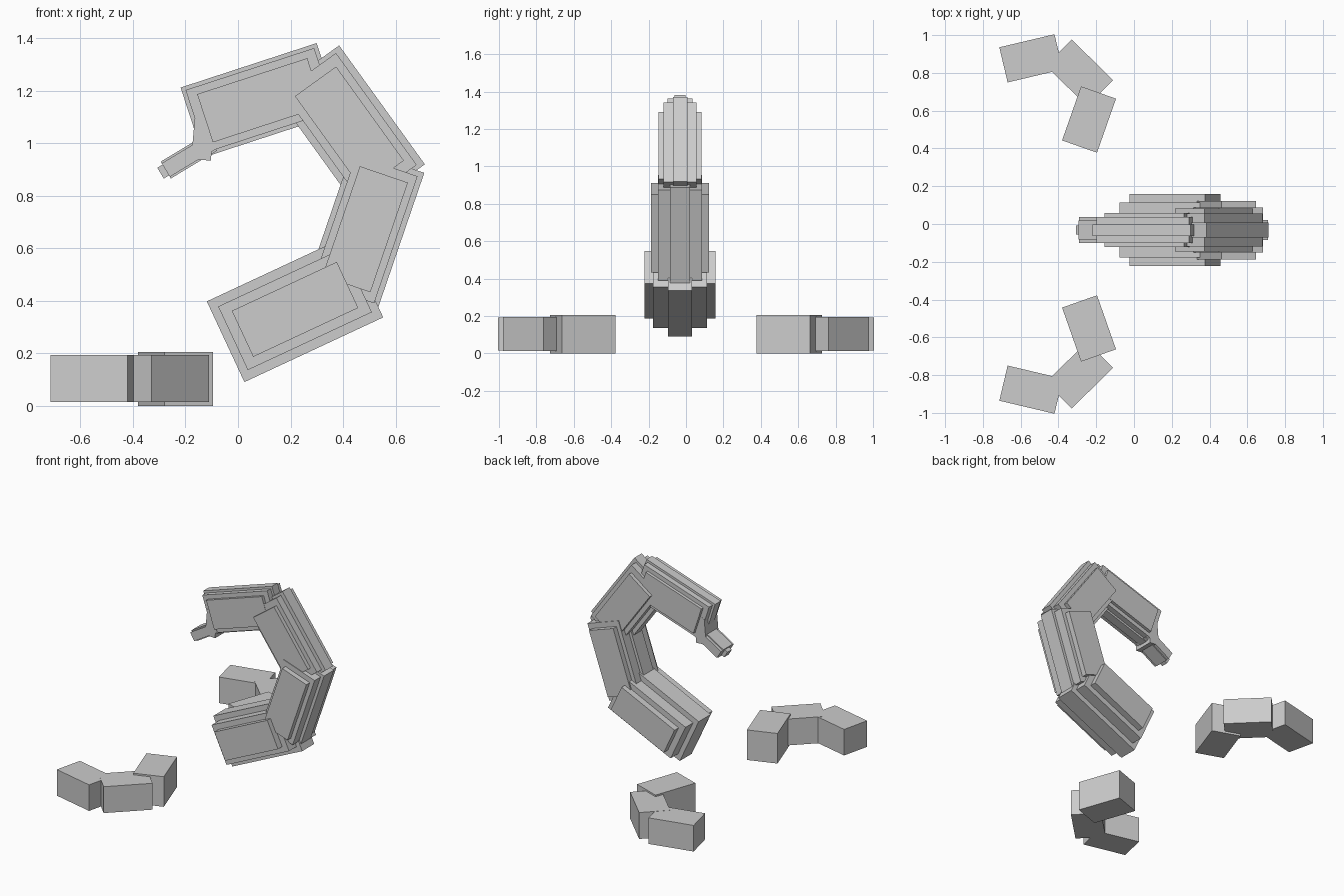
import bpy, bmesh, math
from mathutils import Matrix

if "Cube" in bpy.data.objects:
    bpy.data.objects.remove(bpy.data.objects["Cube"])

grey = bpy.data.materials.new("light grey")
grey.diffuse_color = (0.604, 0.604, 0.604, 1)
grey.use_nodes = True
grey.node_tree.nodes["Principled BSDF"].inputs["Base Color"].default_value = grey.diffuse_color
TAIL_Y = -0.032  # centre plane of the tail


def add_boxes(name, matrix, sizes):
    """One object made of boxes (sx, sy, sz[, x shift]) sharing a centre."""
    bm = bmesh.new()
    for sx, sy, sz, *shift in sizes:
        off = shift[0] if shift else 0
        bmesh.ops.create_cube(bm, size=1, matrix=Matrix.Translation((off, 0, 0))
                              @ Matrix.Diagonal((sx, sy, sz, 1)))
    me = bpy.data.meshes.new(name)
    bm.to_mesh(me)
    bm.free()
    me.materials.append(grey)
    ob = bpy.data.objects.new(name, me)
    ob.matrix_world = matrix
    bpy.context.collection.objects.link(ob)
    return ob


def tail_part(name, x, z, angle, sizes):
    # angle is counter-clockwise as seen from the front
    m = Matrix.Translation((x, TAIL_Y, z)) @ Matrix.Rotation(-math.radians(angle), 4, 'Y')
    return add_boxes(name, m, sizes)


# Curled tail: stepped segments, narrow plates long and tall, wide plates short
segments = [
    # x, z, angle, full width, outer (length, height), middle (length, height)
    (0.217, 0.367, 25.0, 0.380, (0.583, 0.339), (0.521, 0.267)),
    (0.484, 0.672, 71.1, 0.310, (0.552, 0.287), (0.511, 0.247)),
    (0.424, 1.056, -54.2, 0.228, (0.558, 0.306), (0.525, 0.253)),
    (0.084, 1.163, 18.1, 0.178, (0.545, 0.280), (0.515, 0.250)),
]
for i, (x, z, a, w, outer, mid) in enumerate(segments, 1):
    tail_part(f"tail_segment_{i}", x, z, a, [
        (outer[0], w * 0.34, outer[1]),
        (mid[0], w * 0.765, mid[1]),
        (0.441, w, 0.193)])

# Stinger: short joint and stepped tip
tail_part("stinger_joint", -0.133, 1.025, 85, [(0.178, 0.138, 0.075)])
tail_part("stinger_tip", -0.194, 0.946, 31, [
    (0.235, 0.048, 0.048),
    (0.205, 0.100, 0.075, 0.008),
    (0.205, 0.138, 0.060, 0.008)])

# Claws: three blocks on each side, mirrored across y = 0
claw = [
    ("claw_tip", -0.545, 0.877, 13.3, 0.104, (0.300, 0.191, 0.178)),
    ("claw_middle", -0.289, 0.800, -44.5, 0.104, (0.307, 0.195, 0.180)),
    ("claw_base", -0.238, 0.553, 70.6, 0.1025, (0.303, 0.196, 0.205)),
]
for side, s in (("back", 1), ("front", -1)):
    for name, x, y, a, z, size in claw:
        m = Matrix.Translation((x, s * y, z)) @ Matrix.Rotation(math.radians(s * a), 4, 'Z')
        add_boxes(f"{side}_{name}", m, [size])
